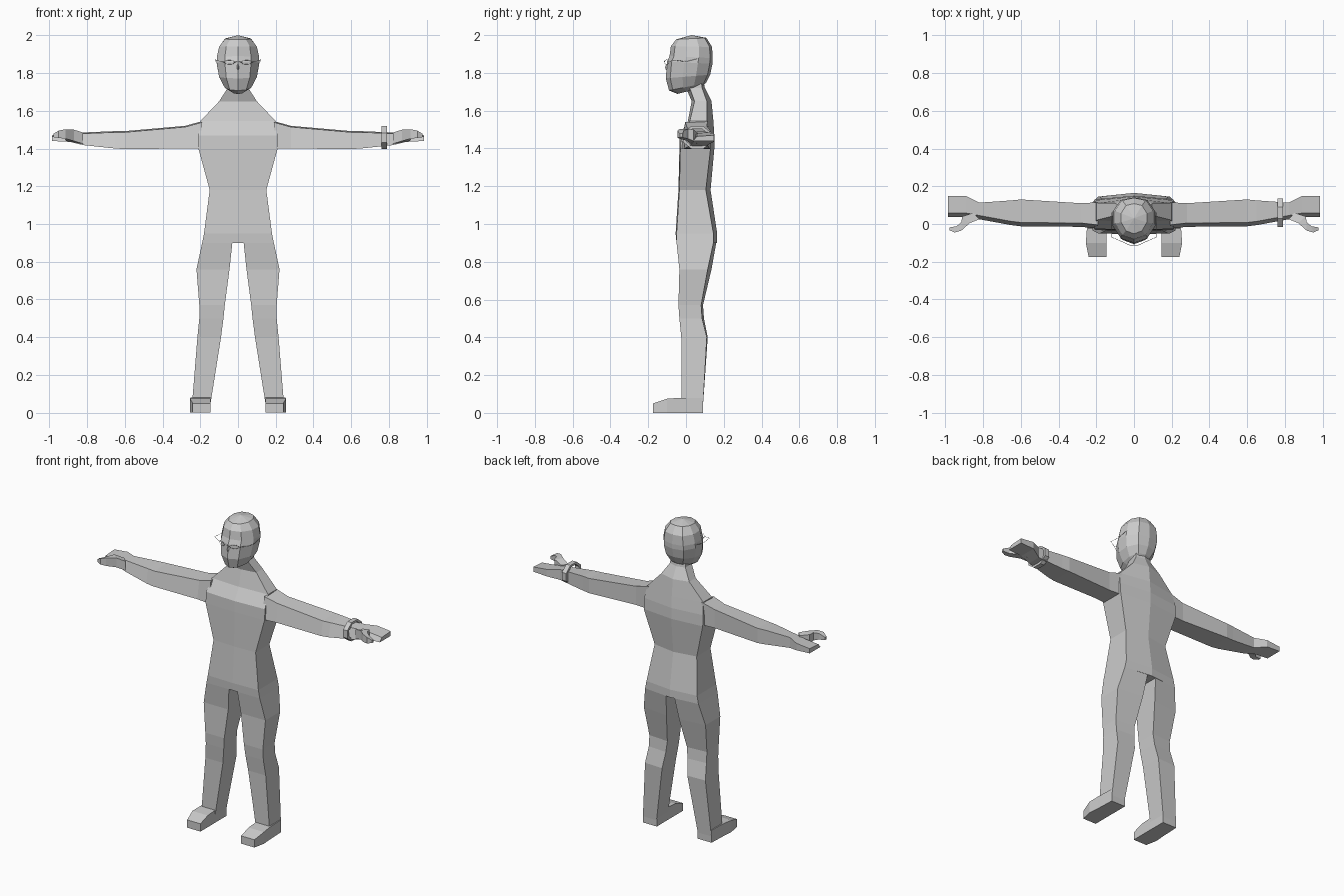
import bpy, bmesh
from math import cos, sin, pi

cube = bpy.data.objects.get("Cube")
if cube:
    bpy.data.objects.remove(cube)

GREY = (0.6, 0.6, 0.6, 1)
grey = bpy.data.materials.new("plain grey")
grey.use_nodes = True
grey.diffuse_color = GREY
grey.node_tree.nodes["Principled BSDF"].inputs["Base Color"].default_value = GREY


def loft(name, rings, closed=True, start=True, end=True, mirror=True, tip=None):
    """Skin a list of rings; optionally cap, close to a tip and mirror in x."""
    bm = bmesh.new()
    rows = [[bm.verts.new(p) for p in ring] for ring in rings]
    n = len(rows[0])
    for a, b in zip(rows, rows[1:]):
        for i in range(n if closed else n - 1):
            j = (i + 1) % n
            bm.faces.new((a[i], a[j], b[j], b[i]))
    if start:
        bm.faces.new(rows[0])
    if tip:
        top = bm.verts.new(tip)
        for p, q in zip(rows[-1], rows[-1][1:]):
            bm.faces.new((p, q, top))
    elif end:
        bm.faces.new(rows[-1])
    bmesh.ops.recalc_face_normals(bm, faces=bm.faces)
    # Open halves are turned outward from the body's middle line
    if not closed:
        f = max(bm.faces, key=lambda f: f.calc_center_median().x)
        if f.normal.x < 0:
            bmesh.ops.reverse_faces(bm, faces=bm.faces)
    mesh = bpy.data.meshes.new(name)
    bm.to_mesh(mesh)
    bm.free()
    mesh.materials.append(grey)
    ob = bpy.data.objects.new(name, mesh)
    bpy.context.collection.objects.link(ob)
    if mirror:
        m = ob.modifiers.new("mirror", "MIRROR")
        m.use_clip = True
        m.merge_threshold = 0.0005
    return ob


# Torso and neck: height, half width, front, side front, side back, spine
torso = [(0.9, 0.19, -0.05, -0.05, 0.145, 0.165), (0.95, 0.18, -0.055, -0.05, 0.145, 0.165),
         (1.18, 0.15, -0.04, -0.035, 0.105, 0.13), (1.4, 0.21, -0.035, -0.03, 0.13, 0.15),
         (1.47, 0.21, -0.035, -0.025, 0.125, 0.15), (1.545, 0.2, 0.01, 0.02, 0.11, 0.145),
         (1.65, 0.1, 0.03, 0.045, 0.11, 0.135), (1.72, 0.055, 0.0, 0.02, 0.085, 0.1),
         (1.77, 0.05, 0.0, 0.01, 0.08, 0.09)]
loft("torso", [[(0, f, z), (w, sf, z), (w, sb, z), (0, s, z)]
               for z, w, f, sf, sb, s in torso], closed=False)

# Legs: height, inner x, outer x, front, outer back, inner back
legs = [(0.9, 0.03, 0.19, -0.05, 0.145, 0.16), (0.76, 0.045, 0.22, -0.035, 0.115, 0.135),
        (0.57, 0.07, 0.205, -0.04, 0.08, 0.09), (0.5, 0.077, 0.205, -0.035, 0.085, 0.095),
        (0.4, 0.09, 0.215, -0.025, 0.11, 0.115), (0.04, 0.147, 0.244, -0.025, 0.09, 0.09)]
loft("legs", [[(i, f, z), (o, f, z), (o, ob, z), (i, ib, z)]
              for z, i, o, f, ob, ib in legs], start=False)

# Feet: depth, outer x, top
feet = [(0.09, 0.245, 0.08), (-0.03, 0.25, 0.08), (-0.1, 0.255, 0.075), (-0.175, 0.24, 0.05)]
loft("feet", [[(0.145, y, 0), (o, y, 0), (o, y, t), (0.145, y, t)] for y, o, t in feet])

# Arms and flat hands: x, front, back, bottom, top
arms = [(0.19, -0.025, 0.115, 1.4, 1.545), (0.28, -0.015, 0.11, 1.4, 1.52),
        (0.6, -0.012, 0.13, 1.397, 1.492), (0.65, -0.006, 0.125, 1.4, 1.492),
        (0.82, 0.025, 0.113, 1.418, 1.485), (0.89, 0.038, 0.148, 1.435, 1.48),
        (0.985, 0.038, 0.148, 1.44, 1.47)]
loft("arms", [[(x, f, b), (x, k, b), (x, k, t), (x, f + 0.02, t - 0.006)]
              for x, f, k, b, t in arms])

# Thumbs: outer point, inner point, bottom, top
thumbs = [(0.82, 0.025, 0.85, 0.06, 1.425, 1.484), (0.87, 0.005, 0.91, 0.04, 1.44, 1.5),
          (0.915, -0.035, 0.915, 0.01, 1.452, 1.502), (0.95, -0.045, 0.94, -0.012, 1.456, 1.495),
          (0.978, -0.033, 0.978, -0.018, 1.46, 1.478)]
loft("thumbs", [[(ox, oy, b), (ix, iy, b), (ix, iy, t), (ox, oy, t)]
                for ox, oy, ix, iy, b, t in thumbs])

# Wristband on the left arm: eight-sided ring with a square section
band = []
for k in range(8):
    c, s = cos(k * pi / 4 + pi / 8), sin(k * pi / 4 + pi / 8)
    band.append([(x, 0.06 + r * 1.25 * c, 1.458 + r * s)
                 for x, r in ((0.76, 0.05), (0.79, 0.05), (0.79, 0.065), (0.76, 0.065))])
loft("wristband", band + band[:1], start=False, end=False, mirror=False)

# Head: height at y = 0, tilt, half width, front, back
head = [(1.7, 0.25, 0.035, -0.045, 0.08), (1.725, 0.2, 0.07, -0.09, 0.105),
        (1.78, 0.08, 0.1, -0.107, 0.128), (1.855, -0.05, 0.113, -0.1, 0.14),
        (1.885, -0.05, 0.112, -0.087, 0.141), (1.94, -0.02, 0.1, -0.08, 0.138),
        (1.98, 0.05, 0.068, -0.052, 0.108)]
rings = []
for z, tilt, w, f, b in head:
    d = b - f
    outline = [(0, f), (0.62 * w, f + 0.1 * d), (w, f + 0.38 * d),
               (w, f + 0.68 * d), (0.62 * w, b - 0.06 * d), (0, b)]
    rings.append([(x, y, z + tilt * y) for x, y in outline])
loft("head", rings, closed=False, tip=(0, 0.03, 2.0))

# Nose wedge
nose = [(1.872, 0.008, -0.088), (1.83, 0.018, -0.112), (1.815, 0.016, -0.106)]
loft("nose", [[(-w, -0.08, z), (0, y, z), (w, -0.08, z)] for z, w, y in nose], mirror=False)


def wire(name, points, cyclic=False):
    """Thin three-dimensional wire through the points."""
    curve = bpy.data.curves.new(name, "CURVE")
    curve.dimensions = "3D"
    curve.bevel_depth = 0.0012
    curve.bevel_resolution = 0
    line = curve.splines.new("POLY")
    line.points.add(len(points) - 1)
    for p, co in zip(line.points, points):
        p.co = (*co, 1)
    line.use_cyclic_u = cyclic
    curve.materials.append(grey)
    bpy.context.collection.objects.link(bpy.data.objects.new(name, curve))


# Spectacles: lens rims, temples and bridge
for side, s in (("left", 1), ("right", -1)):
    rim = [(s * (0.045 + 0.026 * cos(k * pi / 5)), -0.102 + 0.012 * cos(k * pi / 5),
            1.857 + 0.012 * sin(k * pi / 5)) for k in range(10)]
    wire(side + "_lens_rim", rim, True)
    wire(side + "_temple", [(s * 0.071, -0.09, 1.857), (s * 0.118, -0.07, 1.868),
                            (s * 0.119, 0.0, 1.86), (s * 0.117, 0.06, 1.875)])
wire("bridge", [(-0.019, -0.113, 1.857), (0, -0.116, 1.862), (0.019, -0.113, 1.857)])
